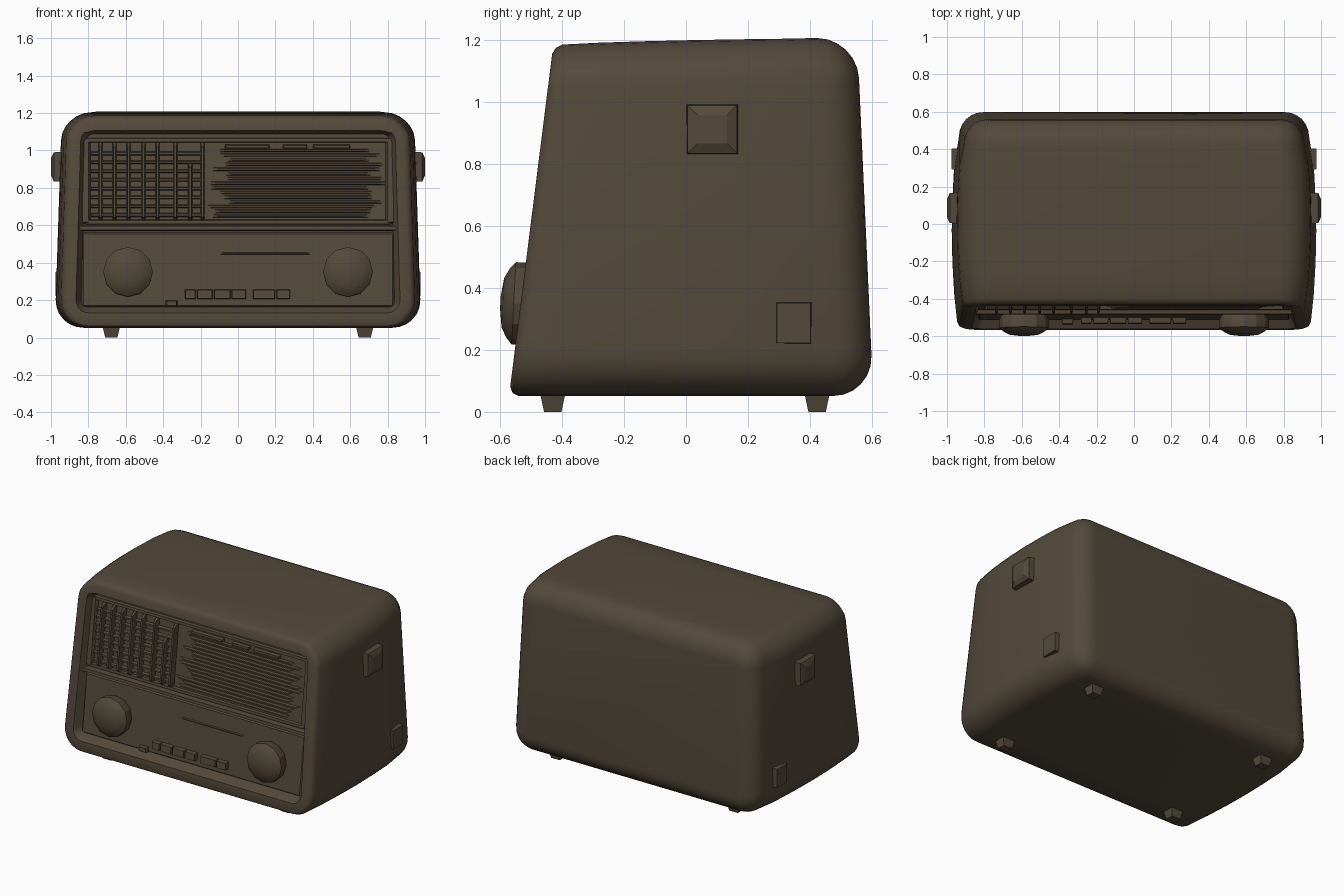
import bpy, bmesh, math, random
from mathutils import Matrix

if "Cube" in bpy.data.objects:
    bpy.data.objects.remove(bpy.data.objects["Cube"])

random.seed(4)
brown = bpy.data.materials.new("dark_brown")
brown.diffuse_color = (0.088, 0.067, 0.043, 1)
brown.use_nodes = True
brown.node_tree.nodes["Principled BSDF"].inputs["Base Color"].default_value = brown.diffuse_color


def front(z):
    # y of the leaning front plane at height z
    return -0.57 + 0.126 * (z - 0.06)


def back(z):
    return 0.6 - 0.045 * (z - 0.15)


def finish(name, bm, smooth=None):
    bmesh.ops.recalc_face_normals(bm, faces=bm.faces)
    me = bpy.data.meshes.new(name)
    bm.to_mesh(me)
    bm.free()
    ob = bpy.data.objects.new(name, me)
    bpy.context.collection.objects.link(ob)
    me.materials.append(brown)
    if smooth:
        bpy.ops.object.select_all(action='DESELECT')
        ob.select_set(True)
        bpy.context.view_layer.objects.active = ob
        bpy.ops.object.shade_smooth_by_angle(angle=math.radians(smooth))
    return ob


def loft(bm, rings):
    vs = [[bm.verts.new(p) for p in r] for r in rings]
    n = len(vs[0])
    for a, b in zip(vs, vs[1:]):
        for i in range(n):
            j = (i + 1) % n
            bm.faces.new((a[i], a[j], b[j], b[i]))
    bm.faces.new(vs[0])
    bm.faces.new(vs[-1])


def slab(bm, x0, x1, z0, z1, d0, d1, cx=0, cz=0):
    # block lying on the leaning front; d is depth behind the front plane
    loft(bm, [[(x, front(z) + d, z) for x, z in
               ((x0 + i * cx, z0 + i * cz), (x1 - i * cx, z0 + i * cz),
                (x1 - i * cx, z1 - i * cz), (x0 + i * cx, z1 - i * cz))]
              for i, d in ((0, d1), (1, d0))])


def outline(inset, depth, v):
    # rounded rectangle section; v runs from 0 at the front to 1 at the back
    r = max(0.15 - inset, 0.015)
    hx, hz = 0.95 - inset - r, 0.573 - inset - r
    bulge = 1 - 0.04 * ((v - 0.4) / 0.6) ** 2 - (0.012 * (1 - v / 0.4) if v < 0.4 else 0)
    pts = []
    for q, (sx, sz) in enumerate(((1, 1), (-1, 1), (-1, -1), (1, -1))):
        for k in range(7):
            a = math.radians(90 * q + 15 * k)
            x, z = sx * hx + r * math.cos(a), 0.625 + sz * hz + r * math.sin(a)
            x *= (0.975 - 0.033 * (z - 0.2)) / 0.95 * bulge
            z += 0.008 * v * (z - 0.05) - (0.012 * (1 - v) ** 3 if z > 1.1 else 0)
            y = (1 - v) * front(z) + v * back(z) + depth
            pts.append((x, y, z))
    return pts


# cabinet: recessed front, thin front rim, bulging sides, rounded back
bm = bmesh.new()
R = 0.13
rings = [outline(0.11, 0.06, 0), outline(0.08, 0.0, 0), outline(0.03, 0.0, 0),
         outline(0.01, 0.01, 0), outline(0, 0.03, 0)]
rings += [outline(0, 0, v) for v in (0.15, 0.3, 0.45, 0.6, 0.75)]
for k in range(7):
    a = math.radians(15 * k)
    rings.append(outline(R * (1 - math.cos(a)), -R * (1 - math.sin(a)), 1))
loft(bm, rings)
finish("cabinet", bm, 40)

# lower control panel and the ledge dividing the front
bm = bmesh.new()
slab(bm, -0.84, 0.84, 0.16, 0.565, 0.045, 0.065, 0.015, 0.012)
finish("control_panel", bm)
bm = bmesh.new()
slab(bm, -0.86, 0.86, 0.57, 0.6, 0.022, 0.065, 0, 0.005)
finish("divider_ledge", bm)

# frame round the upper window
bm = bmesh.new()
for x in (-0.815, 0.815):
    slab(bm, x - 0.028, x + 0.028, 0.605, 1.07, 0.04, 0.065, 0.012, 0.012)
for z in (0.617, 1.055):
    slab(bm, -0.815, 0.815, z - 0.014, z + 0.014, 0.042, 0.065, 0, 0.005)
finish("window_frame", bm)

# speaker grille: upright pointed bars over level slats
bm = bmesh.new()
for i, x in enumerate((-0.735, -0.66, -0.585, -0.505, -0.43, -0.335, -0.255, -0.19)):
    top = 0.94 if i == 6 else 1.05
    slab(bm, x - 0.011, x + 0.011, 0.615, top, 0.018, 0.06, 0.005, 0.03)
finish("grille_bars", bm)
bm = bmesh.new()
for i in range(8):
    z = 0.655 + i * 0.047
    slab(bm, -0.785, -0.18, z - 0.01, z + 0.01, 0.04, 0.062, 0, 0.005)
finish("grille_slats", bm)

# tuning dial: uneven thin level strips
bm = bmesh.new()
for i in range(15):
    z = 0.65 + i * 0.025
    x0 = random.uniform(-0.18, -0.05)
    x1 = random.uniform(0.7, 0.8)
    slab(bm, x0, x1, z - 0.009, z + 0.009, 0.045, 0.062, 0.04, 0.005)
for x0, x1 in ((-0.07, 0.17), (0.24, 0.37), (0.4, 0.6)):
    slab(bm, x0, x1, 1.01, 1.032, 0.037, 0.062, 0.005, 0.004)
finish("tuning_dial", bm)

# push buttons and trim line on the control panel
bm = bmesh.new()
for x0, x1 in ((-0.285, -0.225), (-0.22, -0.135), (-0.13, -0.04),
               (-0.035, 0.045), (0.08, 0.2), (0.205, 0.28)):
    slab(bm, x0, x1, 0.205, 0.257, 0.016, 0.055, 0.004, 0.004)
slab(bm, -0.39, -0.32, 0.165, 0.2, 0.02, 0.055, 0.01, 0.005)
finish("push_buttons", bm)
bm = bmesh.new()
slab(bm, -0.11, 0.4, 0.443, 0.457, 0.034, 0.055, 0.03, 0.004)
finish("trim_line", bm)

# two large knobs, turned profiles with blunt domed caps
tilt = Matrix.Rotation(math.radians(90 - 3), 4, 'X')
for side, name in ((-1, "left_knob"), (1, "right_knob")):
    bm = bmesh.new()
    n = 12
    loft(bm, [[(r * math.cos(2 * math.pi * i / n), r * math.sin(2 * math.pi * i / n), h)
               for i in range(n)]
              for r, h in ((0.12, -0.055), (0.133, -0.02), (0.133, 0.02),
                           (0.112, 0.038), (0.08, 0.055), (0.02, 0.063))])
    bm.transform(Matrix.Translation((side * 0.588, -0.536, 0.35)) @ tilt)
    finish(name, bm, 25)


def block(name, lo, hi, axis, taper, flip):
    # box narrowed towards its outer end along the given axis
    bm = bmesh.new()
    bmesh.ops.create_cube(bm, size=1)
    for v in bm.verts:
        outer = v.co[axis] * flip > 0
        for k in range(3):
            c, h = (lo[k] + hi[k]) / 2, (hi[k] - lo[k])
            v.co[k] = c + v.co[k] * h * (taper if outer and k != axis else 1)
    return finish(name, bm)


# side knob and small latch on each end, and four tapered feet
for s, side in ((-1, "left"), (1, "right")):
    def span(a, b):
        return (a, b) if s > 0 else (-b, -a)
    for part, a, b, y0, y1, z0, z1, t in (
            ("side_knob", 0.92, 0.985, 0.0, 0.17, 0.83, 0.995, 0.94),
            ("side_knob_cap", 0.985, 1.0, 0.005, 0.165, 0.835, 0.99, 0.6),
            ("side_latch", 0.93, 0.975, 0.29, 0.405, 0.22, 0.355, 0.95)):
        x0, x1 = span(a, b)
        block(side + "_" + part, (x0, y0, z0), (x1, y1, z1), 0, t, s)
    for y, end in ((-0.43, "front"), (0.423, "back")):
        x0, x1 = span(0.625, 0.73)
        block(f"{side}_{end}_foot", (x0, y - 0.045, 0), (x1, y + 0.045, 0.08), 2, 0.62, -1)
